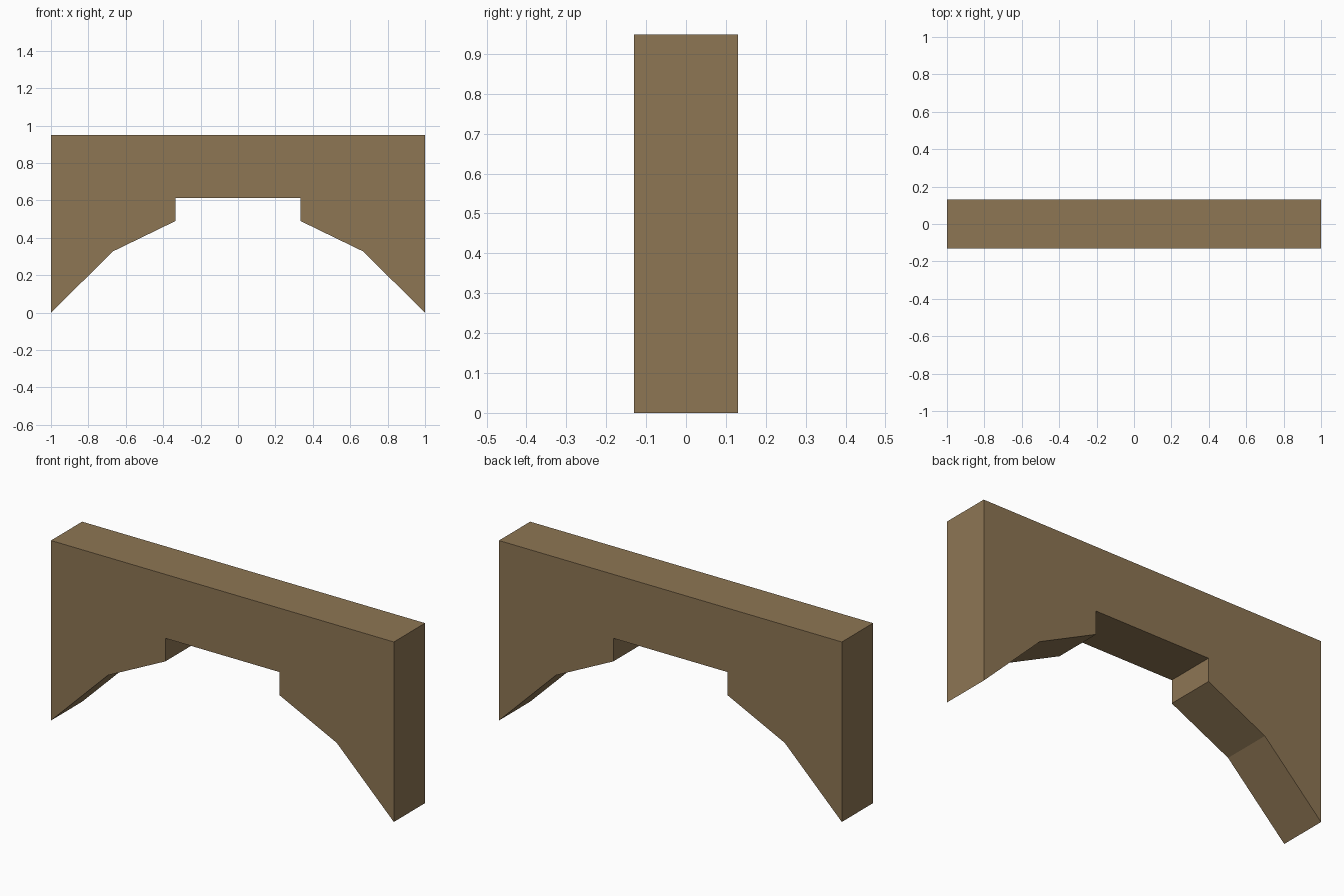
import bpy, bmesh

if "Cube" in bpy.data.objects:
    bpy.data.objects.remove(bpy.data.objects["Cube"])

# Flat tan-brown colour
mat = bpy.data.materials.new("tan_brown")
mat.diffuse_color = (0.270, 0.181, 0.088, 1)
mat.use_nodes = True
mat.node_tree.nodes["Principled BSDF"].inputs["Base Color"].default_value = mat.diffuse_color

HALF_DEPTH = 0.13
TOP = 0.949

# Right half of the arch underside, from the crown to the foot; the left half is mirrored
right = [(0.333, 0.612), (0.333, 0.49), (0.667, 0.328), (1.0, 0.0)]
left = [(-x, z) for x, z in reversed(right)]
profile = left + right + [(1.0, TOP), (-1.0, TOP)]

# Arch wall: extrude the profile through its depth
bm = bmesh.new()
face = bm.faces.new([bm.verts.new((x, -HALF_DEPTH, z)) for x, z in profile])
out = bmesh.ops.extrude_face_region(bm, geom=[face])
moved = [g for g in out["geom"] if isinstance(g, bmesh.types.BMVert)]
bmesh.ops.translate(bm, verts=moved, vec=(0, 2 * HALF_DEPTH, 0))
bmesh.ops.recalc_face_normals(bm, faces=bm.faces)

mesh = bpy.data.meshes.new("arch_wall")
bm.to_mesh(mesh)
bm.free()
mesh.materials.append(mat)
arch = bpy.data.objects.new("arch_wall", mesh)
bpy.context.collection.objects.link(arch)
